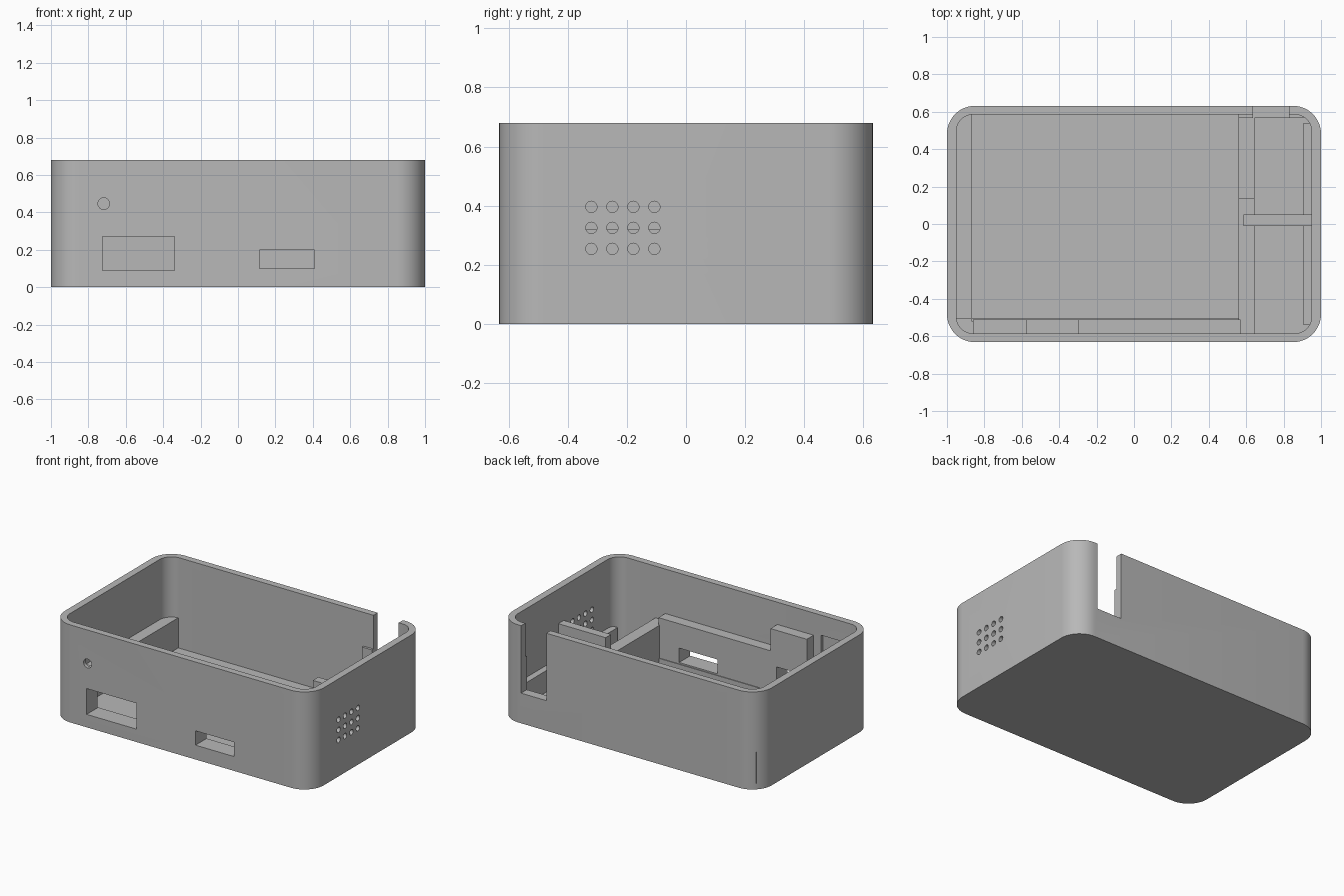
import bpy
import bmesh
import math

cube = bpy.data.objects.get("Cube")
if cube:
    bpy.data.objects.remove(cube)

grey = bpy.data.materials.new("plain grey")
grey.use_nodes = True
COLOUR = (0.48, 0.48, 0.48, 1)
grey.diffuse_color = COLOUR
grey.node_tree.nodes["Principled BSDF"].inputs["Base Color"].default_value = COLOUR


def prism(name, outline, low, high):
    """Extrude a flat outline upward into a solid."""
    bm = bmesh.new()
    face = bm.faces.new([bm.verts.new((x, y, low)) for x, y in outline])
    top = bmesh.ops.extrude_face_region(bm, geom=[face])["geom"]
    moved = [v for v in top if isinstance(v, bmesh.types.BMVert)]
    bmesh.ops.translate(bm, verts=moved, vec=(0, 0, high - low))
    bmesh.ops.recalc_face_normals(bm, faces=bm.faces)
    mesh = bpy.data.meshes.new(name)
    bm.to_mesh(mesh)
    bm.free()
    mesh.materials.append(grey)
    obj = bpy.data.objects.new(name, mesh)
    bpy.context.collection.objects.link(obj)
    return obj


def rounded(hx, hy, r, steps=12):
    """Rounded rectangle outline centred on the origin."""
    points = []
    for i, (sx, sy) in enumerate([(1, 1), (-1, 1), (-1, -1), (1, -1)]):
        for k in range(steps + 1):
            a = (i + k / steps) * math.pi / 2
            points.append((sx * (hx - r) + r * math.cos(a), sy * (hy - r) + r * math.sin(a)))
    return points


def box(name, x0, x1, y0, y1, z0, z1):
    return prism(name, [(x0, y0), (x1, y0), (x1, y1), (x0, y1)], z0, z1)


def rod(name, centre, radius, length, rotation):
    bpy.ops.mesh.primitive_cylinder_add(vertices=24, radius=radius, depth=length,
                                        location=centre, rotation=rotation)
    obj = bpy.context.object
    obj.name = name
    obj.hide_render = True
    return obj


def cut(obj, cutters, operation="DIFFERENCE"):
    bpy.context.view_layer.objects.active = obj
    for cutter in cutters:
        mod = obj.modifiers.new("cut", "BOOLEAN")
        mod.operation = operation
        mod.solver = "EXACT"
        mod.object = cutter
        bpy.ops.object.modifier_apply(modifier=mod.name)


# Hollow case with rounded corners
FLOOR = 0.05
case = prism("case", rounded(1, 0.632, 0.15), 0, 0.68)
cavity = prism("cavity_cutter", rounded(0.95, 0.585, 0.09), FLOOR, 0.8)
cut(case, [cavity])

# Openings
large_port = box("large_port_cutter", -0.725, -0.34, -0.7, -0.45, 0.09, 0.27)
small_port = box("small_port_cutter", 0.115, 0.41, -0.7, -0.45, 0.10, 0.20)
cable_slot = box("cable_slot_cutter", 0.635, 0.83, 0.55, 0.7, 0.21, 0.8)
recess = box("button_recess_cutter", -0.81, -0.63, -0.61, -0.55, 0.38, 0.54)
button_hole = rod("button_hole_cutter", (-0.718, -0.6, 0.447), 0.031, 0.2, (math.pi / 2, 0, 0))
vents = [rod("vent_cutter", (0.97, -0.32 + 0.071 * i, 0.254 + 0.071 * j), 0.019, 0.15,
             (0, math.pi / 2, 0)) for i in range(4) for j in range(3)]
cut(case, [large_port, small_port, cable_slot, recess, button_hole] + vents)

# Inner rails and dividers
front_rail = box("front_rail", -0.86, 0.57, -0.59, -0.51, 0.04, 0.37)
raised_block = box("front_rail_raised_block", -0.575, -0.295, -0.59, -0.51, 0.36, 0.525)
cut(front_rail, [raised_block], "UNION")
cut(front_rail, [large_port, small_port])
bpy.data.objects.remove(raised_block)

box("front_rail_lip", -0.87, 0.565, -0.52, -0.505, 0.04, 0.09)
box("left_rail", -0.955, -0.87, -0.505, 0.59, 0.04, 0.26)
box("divider_tall", 0.56, 0.645, -0.59, 0.14, 0.04, 0.32)
box("divider_low", 0.56, 0.645, 0.14, 0.59, 0.04, 0.21)
box("cross_wall", 0.585, 0.955, -0.01, 0.05, 0.04, 0.44)
box("right_ledge", 0.905, 0.955, -0.54, 0.54, 0.04, 0.2)
back_lining = box("back_lining", 0.56, 0.905, 0.568, 0.59, 0.04, 0.445)
cut(back_lining, [cable_slot])

# Remove the cutters and smooth the rounded corners
for helper in [cavity, large_port, small_port, cable_slot, recess, button_hole] + vents:
    bpy.data.objects.remove(helper)
bpy.ops.object.select_all(action="DESELECT")
case.select_set(True)
bpy.context.view_layer.objects.active = case
bpy.ops.object.shade_smooth_by_angle(angle=math.radians(30))
